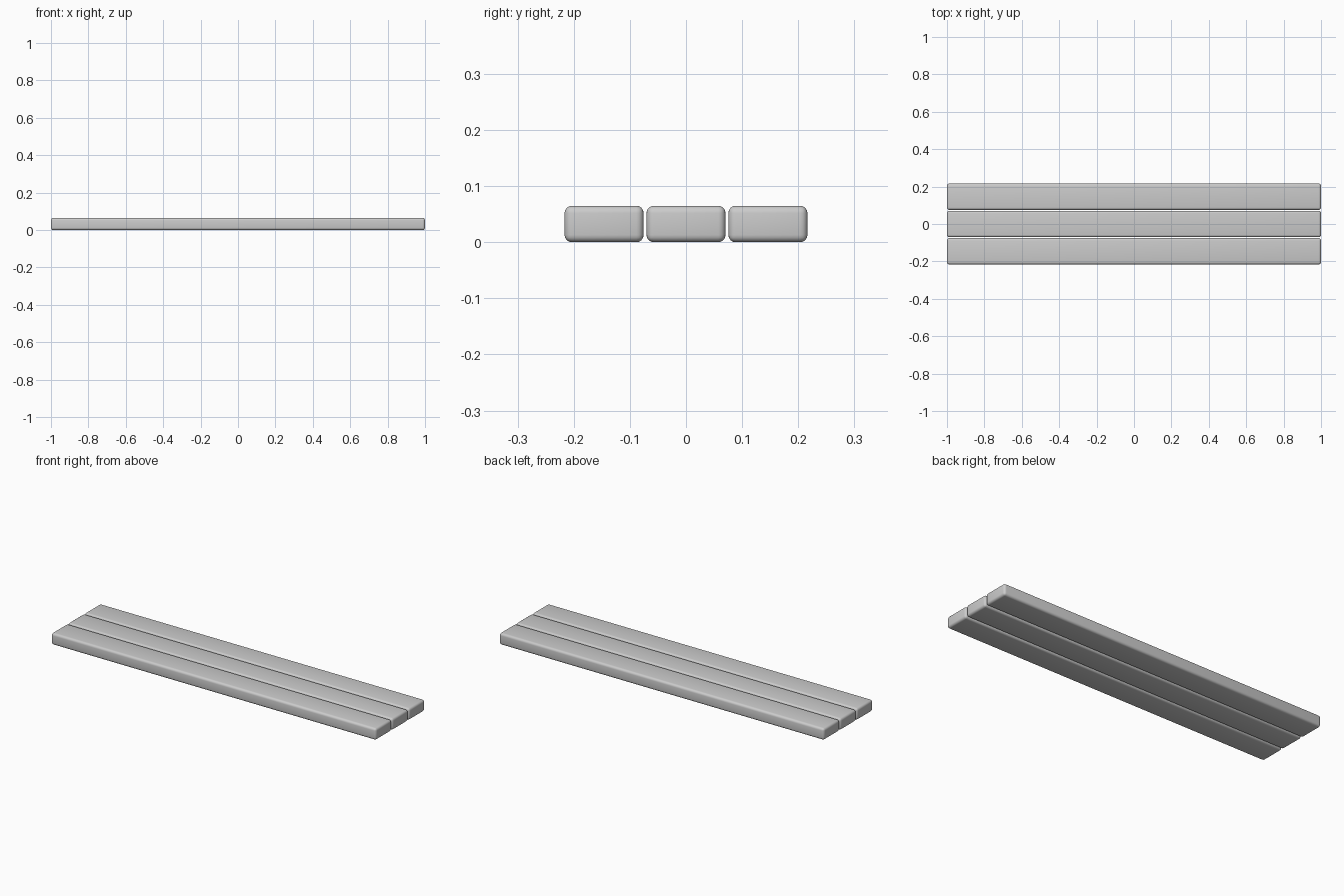
import bpy

if "Cube" in bpy.data.objects:
    bpy.data.objects.remove(bpy.data.objects["Cube"])

LENGTH, WIDTH, HEIGHT = 2.0, 0.141, 0.065
PITCH = 0.146  # plank spacing, leaving a narrow gap


def plank(name, y):
    bpy.ops.mesh.primitive_cube_add(size=1, location=(0, y, HEIGHT / 2))
    ob = bpy.context.object
    ob.name = name
    ob.scale = (LENGTH, WIDTH, HEIGHT)
    bpy.ops.object.transform_apply(location=False, rotation=False, scale=True)
    # Rounded edges
    bevel = ob.modifiers.new("rounded_edges", 'BEVEL')
    bevel.width = 0.013
    bevel.segments = 4
    bpy.ops.object.modifier_apply(modifier=bevel.name)
    bpy.ops.object.shade_smooth_by_angle()
    return ob


# Three parallel planks
for name, i in (("front_plank", -1), ("middle_plank", 0), ("back_plank", 1)):
    plank(name, i * PITCH)
